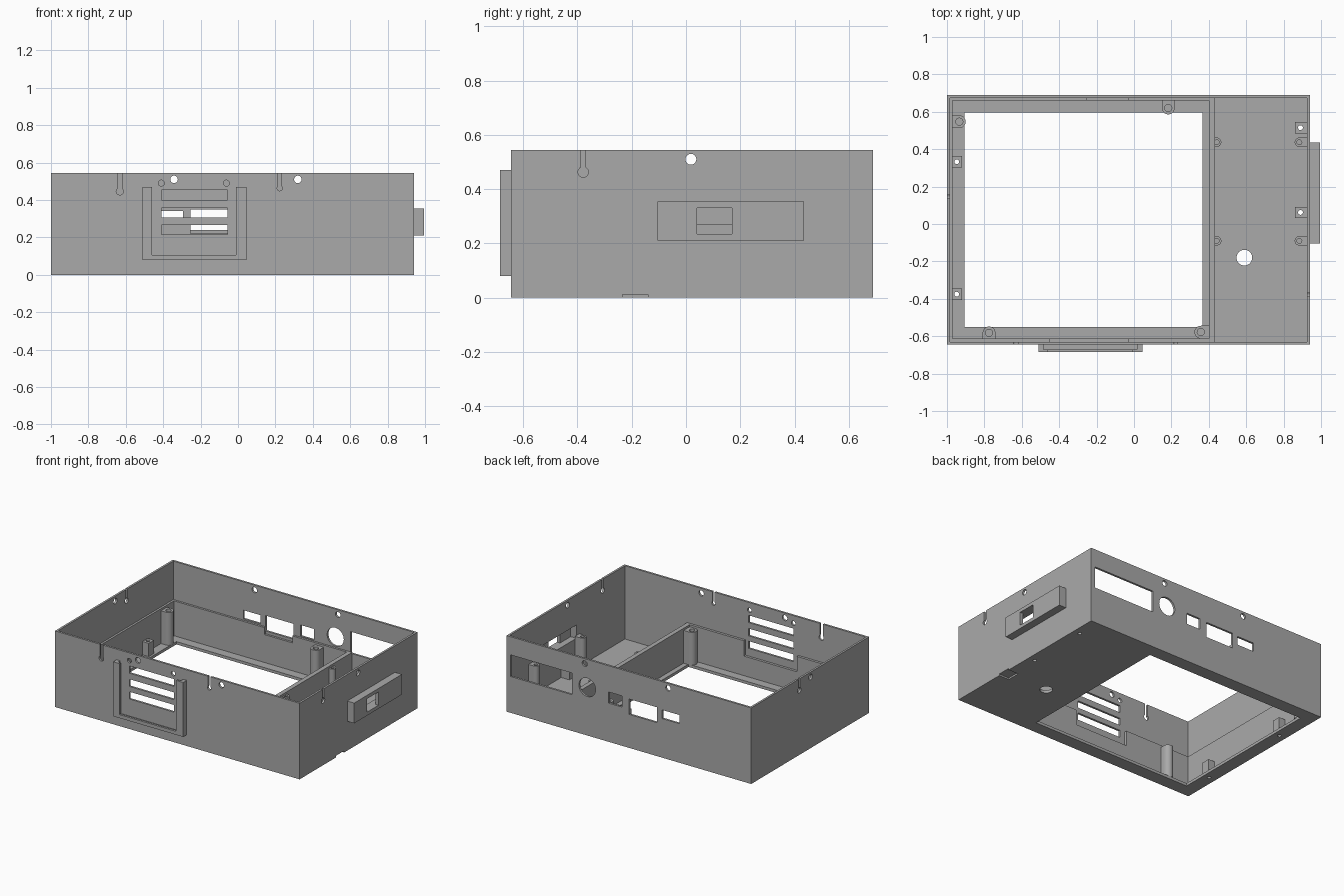
import bpy, bmesh, math
from mathutils import Matrix, Vector

old = bpy.data.objects.get("Cube")
if old:
    bpy.data.objects.remove(old, do_unlink=True)

GREY = (0.40, 0.40, 0.40, 1)
mat = bpy.data.materials.new("matte grey")
mat.use_nodes = True
mat.diffuse_color = GREY
mat.node_tree.nodes["Principled BSDF"].inputs["Base Color"].default_value = GREY

X0, X1, Y0, Y1, H = -1.0, 0.94, -0.645, 0.69, 0.545
T, FLOOR, RIM, POST = 0.015, 0.02, 0.27, 0.255


def finish(name, bm):
    mesh = bpy.data.meshes.new(name)
    bm.to_mesh(mesh)
    bm.free()
    ob = bpy.data.objects.new(name, mesh)
    bpy.context.scene.collection.objects.link(ob)
    mesh.materials.append(mat)
    return ob


def box(name, x, y, z):
    bm = bmesh.new()
    bmesh.ops.create_cube(bm, size=1)
    for v in bm.verts:
        v.co = Vector([r[0] if c < 0 else r[1] for r, c in zip((x, y, z), v.co)])
    return finish(name, bm)


def rod(name, centre, r, length, axis="z", sides=32):
    bm = bmesh.new()
    turn = {"x": Matrix.Rotation(math.pi / 2, 4, "Y"),
            "y": Matrix.Rotation(math.pi / 2, 4, "X"), "z": Matrix()}[axis]
    bmesh.ops.create_cone(bm, cap_ends=True, segments=sides, radius1=r, radius2=r,
                          depth=length, matrix=Matrix.Translation(centre) @ turn)
    return finish(name, bm)


def combine(target, parts, operation):
    """Apply booleans to the target and drop the helper parts."""
    for p in parts:
        p.hide_render = True
        m = target.modifiers.new("cut", "BOOLEAN")
        m.operation, m.object, m.solver = operation, p, "EXACT"
    dg = bpy.context.evaluated_depsgraph_get()
    mesh = bpy.data.meshes.new_from_object(target.evaluated_get(dg))
    target.modifiers.clear()
    target.data = mesh
    for p in parts:
        bpy.data.objects.remove(p, do_unlink=True)
    return target


# Outer tray: solid block hollowed out, with the large floor opening
tray = box("tray", (X0, X1), (Y0, Y1), (0, H))
cuts = [box("cavity", (X0 + T, X1 - T), (Y0 + T, Y1 - T), (FLOOR, 1)),
        box("floor_opening", (-0.905, 0.365), (-0.55, 0.595), (-0.1, 0.1)),
        rod("floor_hole", (0.59, -0.18, 0), 0.042, 0.2),
        box("bottom_recess", (0.86, 1), (-0.235, -0.14), (-0.1, 0.012))]

# Rear connector openings
for x, z in (((0.42, 0.908), (0.26, 0.415)), ((0.023, 0.13), (0.277, 0.357)),
             ((-0.254, -0.032), (0.24, 0.35)), ((-0.43, -0.294), (0.28, 0.342))):
    cuts.append(box("port", x, (Y1 - 0.1, Y1 + 0.1), z))
cuts.append(rod("round_port", (0.30, Y1, 0.345), 0.066, 0.2, "y"))

# Screw holes through opposite walls, and two extra holes at the front
for x in (-0.342, 0.32):
    cuts.append(rod("screw_hole", (x, 0, 0.51), 0.02, 3, "y"))
cuts.append(rod("screw_hole", (0, 0.018, 0.51), 0.02, 3, "x"))
for x in (-0.41, -0.062):
    cuts.append(rod("small_hole", (x, Y0, 0.49), 0.016, 0.1, "y"))

# Front vents
for z in (0.215, 0.305, 0.4):
    cuts.append(box("vent", (-0.41, -0.055), (Y0 - 0.1, Y0 + 0.1), (z, z + 0.052)))

# Keyhole cable slots: round end with a narrow slot up to the rim
for x, z, r, w in ((-0.632, 0.446, 0.019, 0.012), (0.223, 0.463, 0.014, 0.009)):
    cuts.append(rod("key_end", (x, Y0, z), r, 0.1, "y"))
    cuts.append(box("key_slot", (x - w, x + w), (Y0 - 0.05, Y0 + 0.05), (z, 1)))
for wall, y in ((X1, -0.379), (X0, 0.145)):
    cuts.append(rod("key_end", (wall, y, 0.463), 0.019, 0.1, "x"))
    cuts.append(box("key_slot", (wall - 0.05, wall + 0.05), (y - 0.009, y + 0.009), (0.463, 1)))

# Latch housing on the right: hollow tab with a window
tab = box("tab", (X1 - 0.005, 0.995), (-0.105, 0.435), (0.21, 0.355))
combine(tray, [tab], "UNION")
cuts.append(box("tab_pocket", (0.9, 0.97), (-0.08, 0.41), (0.235, 0.33)))
cuts.append(box("tab_window", (0.9, 1.1), (0.04, 0.17), (0.235, 0.33)))
combine(tray, cuts, "DIFFERENCE")

# Inner rim around the large bay, with the divider as its fourth side
rim = box("inner_rim", (X0 + T, 0.432), (Y0 + T, Y1 - T), (FLOOR, RIM))
combine(rim, [box("bay", (-0.97, 0.4), (-0.612, 0.66), (-1, 1)),
              box("vent_notch", (-0.45, -0.03), (-0.7, -0.6), (0.16, 1)),
              box("port_notch", (-0.254, -0.032), (0.6, 0.8), (0.22, 1))], "DIFFERENCE")


def boss(name, x, y, r, hole, toward):
    """Round screw post with a flat-sided web reaching to its wall."""
    post = rod(name, (x, y, (FLOOR + POST) / 2), r, POST - FLOOR)
    dx, dy = toward
    xs = sorted((x, x + dx)) if dx else (x - r, x + r)
    ys = sorted((y, y + dy)) if dy else (y - r, y + r)
    web = box("web", xs, ys, (FLOOR, POST))
    combine(post, [web], "UNION")
    combine(post, [rod("bore", (x, y, POST), hole, 0.3)], "DIFFERENCE")
    return post


bosses = [boss("bay_post_" + n, x, y, 0.034, 0.019, t) for n, x, y, t in (
    ("rear_right", -0.934, 0.547, (-0.036, 0)), ("rear_left", 0.183, 0.62, (0, 0.04)),
    ("front_right", -0.775, -0.582, (0, -0.03)), ("front_left", 0.357, -0.578, (0.043, 0)))]
for y, n in ((0.437, "rear"), (-0.09, "front")):
    bosses.append(boss("divider_boss_" + n, 0.442, y, 0.025, 0.013, (-0.012, 0)))
    bosses.append(boss("wall_boss_" + n, 0.884, y, 0.025, 0.013, (0.042, 0)))

# Low square blocks with screw holes running through the floor
for i, (x0, x1, y) in enumerate(((-0.975, -0.92, 0.333), (-0.975, -0.92, -0.375),
                                 (0.86, 0.926, 0.515), (0.86, 0.926, 0.062))):
    x = -0.948 if x0 < 0 else 0.89
    block = box("mount_block_%d" % (i + 1), (x0, x1), (y - 0.03, y + 0.03), (FLOOR, 0.115))
    combine(block, [rod("bore", (x, y, 0), 0.013, 0.5)], "DIFFERENCE")
    combine(tray, [rod("bore", (x, y, 0), 0.013, 0.1)], "DIFFERENCE")

# Slide-in bracket on the front: U frame with a groove behind its lip
bracket = box("front_bracket", (-0.51, 0.045), (-0.685, Y0), (0.08, 0.47))
combine(bracket, [box("mouth", (-0.46, -0.01), (-1, 0), (0.105, 1)),
                  box("groove", (-0.483, 0.016), (-0.67, 0), (0.093, 1))], "DIFFERENCE")

# Smooth round parts while keeping the edges crisp
bpy.ops.object.select_all(action="DESELECT")
for ob in [tray] + bosses:
    ob.select_set(True)
bpy.context.view_layer.objects.active = tray
bpy.ops.object.shade_smooth_by_angle(angle=math.radians(30))
